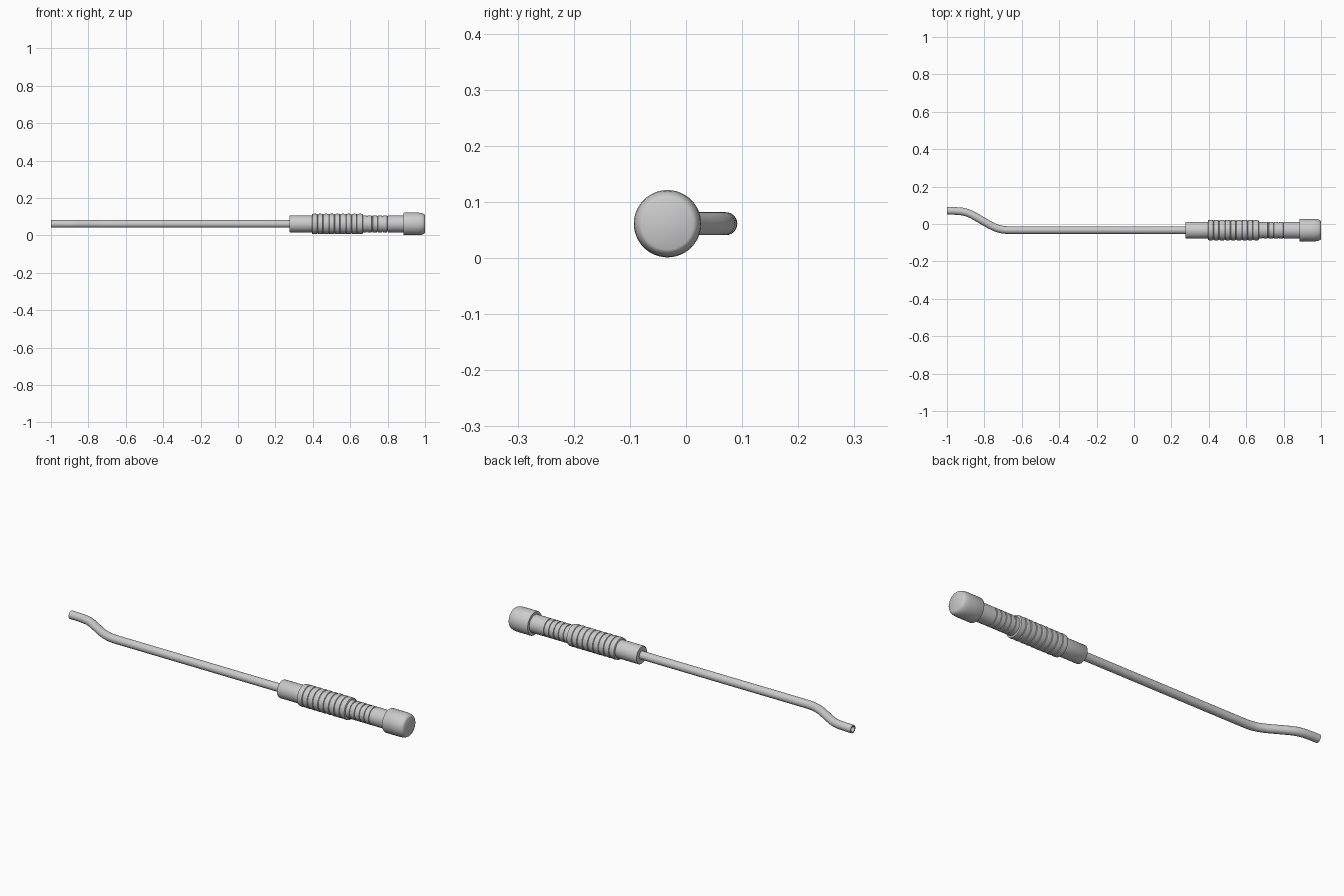
import bpy, bmesh, math
from mathutils import Vector

if "Cube" in bpy.data.objects:
    bpy.data.objects.remove(bpy.data.objects["Cube"])

AXIS_Y, AXIS_Z = -0.033, 0.061


def lathe(name, profile, segments=48):
    """Spin (x, radius) points around the handle axis, closing both ends."""
    bm = bmesh.new()
    rings = []
    for x, r in profile:
        rings.append([bm.verts.new((x, AXIS_Y + r * math.cos(a), AXIS_Z + r * math.sin(a)))
                      for a in (2 * math.pi * i / segments for i in range(segments))])
    for a, b in zip(rings, rings[1:]):
        for i in range(segments):
            j = (i + 1) % segments
            bm.faces.new((a[i], a[j], b[j], b[i]))
    bm.faces.new(rings[0])
    bm.faces.new(rings[-1])
    bmesh.ops.recalc_face_normals(bm, faces=bm.faces)
    return finish(name, bm)


def finish(name, bm):
    mesh = bpy.data.meshes.new(name)
    bm.to_mesh(mesh)
    bm.free()
    ob = bpy.data.objects.new(name, mesh)
    bpy.context.collection.objects.link(ob)
    bpy.ops.object.select_all(action='DESELECT')
    ob.select_set(True)
    bpy.context.view_layer.objects.active = ob
    bpy.ops.object.shade_smooth_by_angle(angle=math.radians(35))
    return ob


def hollow_tube(name, path, outer, inner, segments=24):
    """Sweep a hollow round section along a path lying in the xy plane."""
    bm = bmesh.new()
    pts = [Vector((x, y, AXIS_Z)) for x, y in path]
    shells = []
    for r in (outer, inner):
        rings = []
        for k, p in enumerate(pts):
            t = (pts[min(k + 1, len(pts) - 1)] - pts[max(k - 1, 0)]).normalized()
            if k in (0, len(pts) - 1):
                t = Vector((-1, 0, 0))
            side = Vector((-t.y, t.x, 0))
            rings.append([bm.verts.new(p + side * r * math.cos(a) + Vector((0, 0, r * math.sin(a))))
                          for a in (2 * math.pi * i / segments for i in range(segments))])
        shells.append(rings)
    strips = [pair for s in shells for pair in zip(s, s[1:])]
    strips += [(shells[0][e], shells[1][e]) for e in (0, -1)]
    for a, b in strips:
        for i in range(segments):
            j = (i + 1) % segments
            bm.faces.new((a[i], a[j], b[j], b[i]))
    bmesh.ops.recalc_face_normals(bm, faces=bm.faces)
    return finish(name, bm)


# Wand tube: long straight run, then an S-bend to the offset open tip
hollow_tube("wand_tube", [
    (0.30, AXIS_Y), (-0.675, AXIS_Y), (-0.705, -0.030), (-0.735, -0.022), (-0.77, -0.006),
    (-0.83, 0.029), (-0.865, 0.049), (-0.89, 0.060), (-0.92, 0.067), (-0.96, 0.070), (-1.0, 0.071)],
    0.0205, 0.014)

# Smooth collar where the tube enters the handle
lathe("front_collar", [(0.275, 0.043), (0.278, 0.045), (0.40, 0.045)])

# Main grip: a row of rounded ribs separated by narrow grooves
ribs, start, end = 9, 0.395, 0.668
pitch = (end - start) / ribs
grip = []
for i in range(ribs):
    x = start + i * pitch
    grip += [(x, 0.050), (x + 0.002, 0.0535), (x + pitch * 0.5, 0.055),
             (x + pitch - 0.003, 0.0535), (x + pitch - 0.001, 0.050)]
lathe("ribbed_grip", grip)

# Rear sleeve: grooved section followed by a plain neck
sleeve = [(0.66, 0.045)]
for i in range(5):
    x = 0.69 + i * 0.0275
    sleeve += [(x - 0.003, 0.045), (x - 0.002, 0.0415), (x + 0.002, 0.0415), (x + 0.003, 0.045)]
sleeve.append((0.89, 0.045))
lathe("rear_sleeve", sleeve)

# End cap with a softly rounded rear edge
lathe("end_cap", [(0.884, 0.0585), (0.887, 0.060), (0.965, 0.060), (0.980, 0.0585),
                  (0.990, 0.0555), (0.997, 0.051), (1.0, 0.046)])
